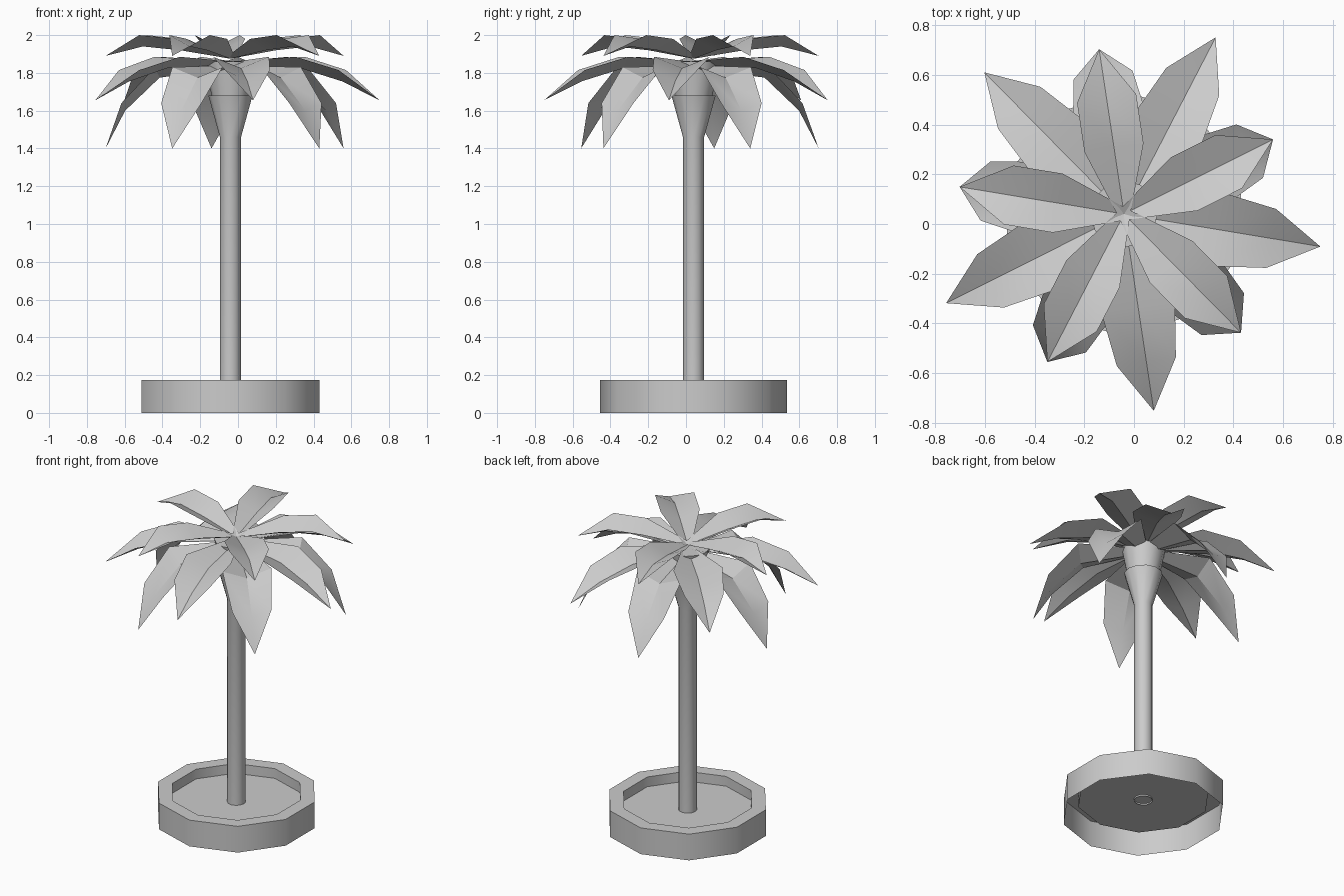
import bpy, math

if "Cube" in bpy.data.objects:
    bpy.data.objects.remove(bpy.data.objects["Cube"])

CX, CY = -0.04, 0.04


def make_object(name, verts, faces, angle):
    mesh = bpy.data.meshes.new(name)
    mesh.from_pydata(verts, [], faces)
    mesh.update()
    obj = bpy.data.objects.new(name, mesh)
    bpy.context.collection.objects.link(obj)
    bpy.ops.object.select_all(action='DESELECT')
    obj.select_set(True)
    bpy.context.view_layer.objects.active = obj
    bpy.ops.object.shade_smooth_by_angle(angle=math.radians(angle))
    return obj


def lathe(name, profile, sides, start=0.0, cap_end=False):
    """Revolve (radius, z) points around the trunk axis."""
    verts, faces = [], []
    for r, z in profile:
        for i in range(sides):
            a = start + 2 * math.pi * i / sides
            verts.append((CX + r * math.cos(a), CY + r * math.sin(a), z))
    for k in range(len(profile) - 1):
        for i in range(sides):
            j = (i + 1) % sides
            faces.append((k * sides + i, k * sides + j,
                          (k + 1) * sides + j, (k + 1) * sides + i))
    if cap_end:
        faces.append([(len(profile) - 1) * sides + i for i in range(sides)])
    return make_object(name, verts, faces, 40)


def leaf_tier(name, first_angle, rings, tip):
    """Five V-folded leaves; rings are (distance, half width, edge z, midrib z)."""
    verts, faces = [], []
    for n in range(5):
        a = math.radians(first_angle + 72 * n)
        c, s = math.cos(a), math.sin(a)

        def point(d, w, z):
            verts.append((CX + d * c - w * s, CY + d * s + w * c, z))

        b = len(verts)
        for d, w, ze, zm in rings:
            point(d, -w, ze)
            point(d, 0, zm)
            point(d, w, ze)
        point(tip[0], 0, tip[1])
        for k in range(len(rings) - 1):
            for j in (0, 1):
                p = b + 3 * k + j
                faces.append((p, p + 3, p + 4, p + 1))
        p = b + 3 * (len(rings) - 1)
        faces += [(p, p + 3, p + 1), (p + 1, p + 3, p + 2)]
    return make_object(name, verts, faces, 25)


# Ten-sided planter, open underneath, with a sunken floor
lathe("planter_base", [(0.495, 0), (0.495, 0.175), (0.405, 0.175), (0.405, 0.11)],
      10, math.pi / 2, True)

# Trunk with flared top, and the crown cup above it
lathe("trunk", [(0.056, 0.10), (0.056, 1.46), (0.117, 1.68), (0.10, 1.68)], 12)
lathe("crown_cup", [(0.10, 1.68), (0.135, 1.86)], 12, 0.0, True)

# Three tiers of leaves
leaf_tier("top_leaves", 26.6,
          [(0.0, 0.026, 1.885, 1.875), (0.27, 0.12, 1.98, 1.92), (0.47, 0.12, 2.0, 1.94)],
          (0.67, 1.89))
leaf_tier("middle_leaves", 62.6,
          [(0.0, 0.03, 1.86, 1.845), (0.375, 0.15, 1.885, 1.825), (0.60, 0.12, 1.815, 1.755)],
          (0.80, 1.655))
leaf_tier("lower_leaves", 26.6,
          [(0.0, 0.03, 1.84, 1.825), (0.38, 0.15, 1.83, 1.775), (0.565, 0.12, 1.64, 1.60)],
          (0.67, 1.40))
